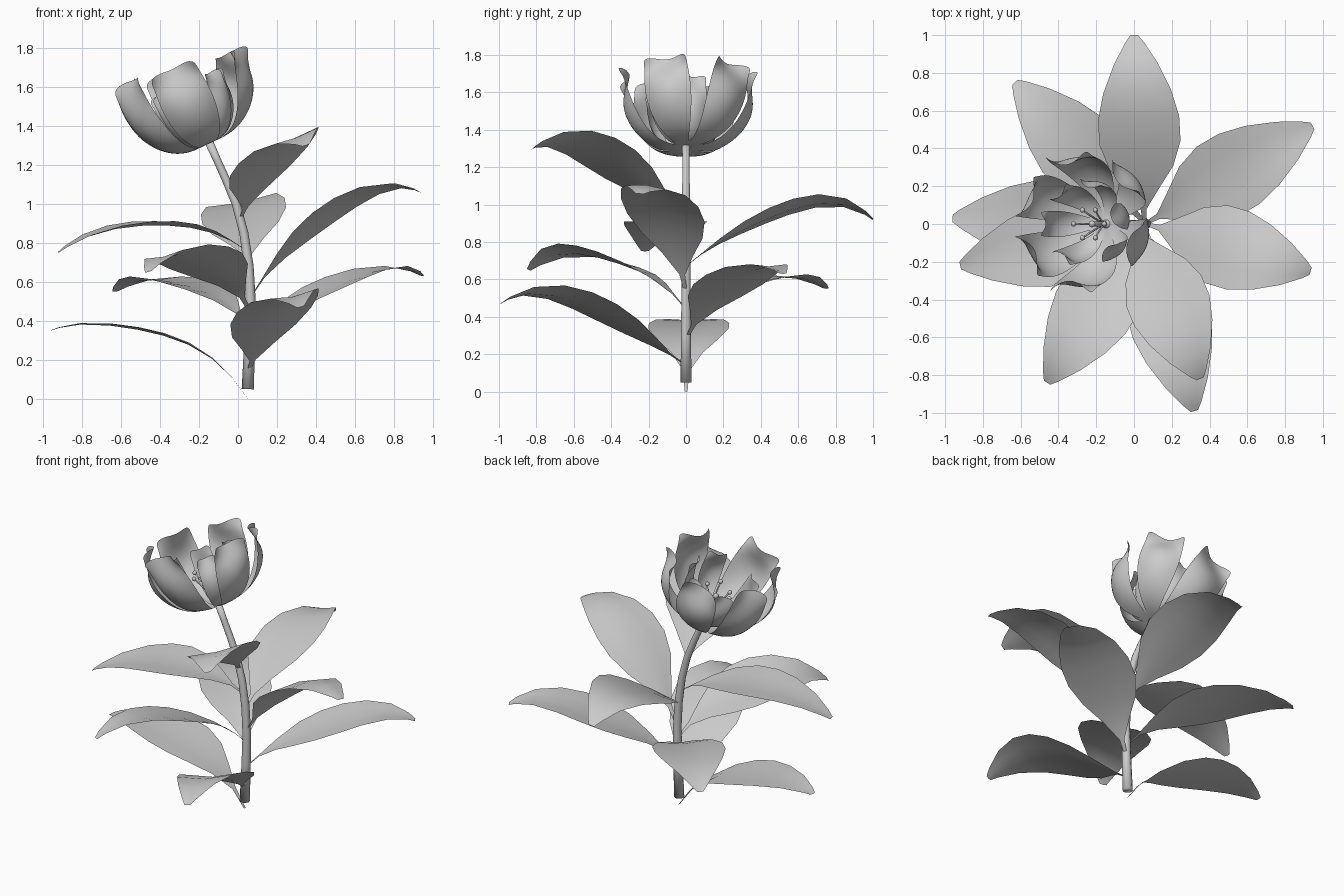
import bpy, bmesh, math
from mathutils import Vector, Matrix

if "Cube" in bpy.data.objects:
    bpy.data.objects.remove(bpy.data.objects["Cube"])


def add_mesh(name, verts, faces, subdiv=0):
    me = bpy.data.meshes.new(name)
    me.from_pydata([tuple(v) for v in verts], [], faces)
    ob = bpy.data.objects.new(name, me)
    bpy.context.collection.objects.link(ob)
    for p in me.polygons:
        p.use_smooth = True
    if subdiv:
        m = ob.modifiers.new("smooth", 'SUBSURF')
        m.levels = m.render_levels = subdiv
    return ob


def sheet(name, rows, subdiv=0):
    # open surface from equal-length rows of points
    n = len(rows[0])
    faces = [(i * n + j, i * n + j + 1, (i + 1) * n + j + 1, (i + 1) * n + j)
             for i in range(len(rows) - 1) for j in range(n - 1)]
    return add_mesh(name, [p for r in rows for p in r], faces, subdiv)


def tube(name, path, radii, sides=10):
    verts, faces = [], []
    for i, p in enumerate(path):
        d = (path[min(i + 1, len(path) - 1)] - path[max(i - 1, 0)]).normalized()
        a = Vector((0, 1, 0)) if abs(d.y) < .9 else Vector((1, 0, 0))
        u = a.cross(d).normalized()
        v = d.cross(u)
        for k in range(sides):
            t = 2 * math.pi * k / sides
            verts.append(p + radii[i] * (math.cos(t) * u + math.sin(t) * v))
    for i in range(len(path) - 1):
        for k in range(sides):
            q = (k + 1) % sides
            faces.append((i * sides + k, i * sides + q, (i + 1) * sides + q, (i + 1) * sides + k))
    faces.append(tuple(reversed(range(sides))))
    faces.append(tuple(range(len(verts) - sides, len(verts))))
    return add_mesh(name, verts, faces)


def lerp(x, xs, ys):
    for i in range(len(xs) - 1):
        if x <= xs[i + 1]:
            f = (x - xs[i]) / (xs[i + 1] - xs[i])
            return ys[i] + f * (ys[i + 1] - ys[i])
    return ys[-1]


def curve_fit(x, xs, ys):
    # smooth polynomial through the given points
    total = 0
    for i, xi in enumerate(xs):
        w = ys[i]
        for j, xj in enumerate(xs):
            if j != i:
                w *= (x - xj) / (xi - xj)
        total += w
    return total


# Stem
SZ = [.05, .3, .5, .68, .85, 1.0, 1.12, 1.22, 1.32]
SX = [.05, .06, .065, .055, .03, -.01, -.06, -.105, -.15]
SR = [.031, .028, .026, .025, .023, .022, .021, .02, .022]
tube("stem", [Vector((x, 0, z)) for x, z in zip(SX, SZ)], SR)

# Leaves: tip x, tip y, centre-line heights, sideways roll, fold
LEAVES = [
    (0.00, 1.00, (.67, .78, .93, 1.01, .92), -.2, .08),
    (.945, .52, (.28, .41, .56, .66, .63), 0, .1),
    (.935, -.25, (.52, .71, .97, 1.10, 1.06), -.1, -.12),
    (.35, -.82, (.92, 1.03, 1.21, 1.33, 1.30), .35, .08),
    (.32, -.99, (.14, .24, .41, .52, .47), .2, .12),
    (-.46, -.84, (.44, .57, .69, .74, .65), .2, .1),
    (-.92, -.22, (.76, .84, .89, .86, .75), 0, .1),
    (-.96, .03, (.00, .18, .33, .38, .35), 0, .06),
    (-.63, .75, (.36, .48, .58, .61, .55), 0, .1),
]
ZT = (0, .15, .45, .75, 1)
WT = (0, .08, .18, .3, .43, .56, .7, .85, .96, 1)
WW = (.008, .016, .085, .17, .215, .215, .18, .115, .05, .02)
for n, (tx, ty, zs, roll, fold) in enumerate(LEAVES):
    bx = lerp(max(zs[0], .05), SZ, SX)
    d = Vector((tx - bx, ty, 0))
    side = Vector((-d.y, d.x, 0)).normalized()
    rows = []
    for t, w in zip(WT, WW):
        c = Vector((bx, 0, 0)) + d * t
        c.z = curve_fit(t, ZT, zs)
        row = []
        for s in (-1, -.5, 0, .5, 1):
            p = c + side * (s * w)
            p.z += w * (fold * abs(s) + roll * s)
            row.append(p)
        rows.append(row)
    sheet("leaf_%d" % (n + 1), rows)

# Flower frame: tilted toward -x at the stem top
FLOWER = Matrix.Translation((-.15, 0, 1.31)) @ Matrix.Rotation(math.radians(-25), 4, 'Y')
PR = (.01, .10, .20, .30, .365, .375, .345, .335)
PH = (.0, -.005, .02, .09, .19, .28, .36, .41)
PW = (.015, .045, .08, .115, .135, .135, .125, .125)
PC = (0, -.01, -.025, -.05, -.06, -.035, .02, .08)


def petal(name, ang, rs, hs, ws, lean=0):
    m = FLOWER @ Matrix.Rotation(math.radians(ang), 4, 'Z')
    last = len(PR) - 1
    rows = []
    for i in range(len(PR)):
        row = []
        for s in (-1, -.6, 0, .6, 1):
            r = PR[i] * rs + PC[i] * s * s * ws - lean * (i / last) ** 4
            h = PH[i] * hs
            if i == last and abs(s) == .6:
                h += .015
            row.append(m @ Vector((r, s * PW[i] * ws, h)))
        rows.append(row)
    sheet(name, rows, 2)


# Outer petals: angle, radius, height, width, inward lean
OUTER = [(-18, .98, .9, .95, .02), (42, 1.02, .9, .95, .02), (97, 1.0, 1.0, 1, .03),
         (152, 1.0, 1.1, .95, .1), (213, 1.0, 1.1, 1, .1), (268, .93, 1.02, 1, .02)]
for n, a in enumerate(OUTER):
    petal("outer_petal_%d" % (n + 1), *a)

# Inner petals, smaller and narrower
for n, ang in enumerate((12, 75, 128, 180, 238, 318)):
    petal("inner_petal_%d" % (n + 1), ang, .6 + .04 * (n % 2), .78, .52, .02)

# Stamens with rounded tips around a central pistil
for n in range(7):
    a = 2 * math.pi * n / 6
    rad, hgt = (.085, .20 + .02 * (n % 2)) if n < 6 else (0, .17)
    out = Vector((math.cos(a), math.sin(a), 0))
    path = [FLOWER @ (out * (rad * f ** 1.3) + Vector((0, 0, hgt * f))) for f in (0, .35, .7, 1)]
    name = "stamen_%d" % (n + 1) if n < 6 else "pistil"
    tube(name, path, [.005 if n < 6 else .014] * 4, 6)
    bm = bmesh.new()
    bmesh.ops.create_uvsphere(bm, u_segments=8, v_segments=6, radius=.014 if n < 6 else .018,
                              matrix=Matrix.Translation(path[-1]))
    for f in bm.faces:
        f.smooth = True
    me = bpy.data.meshes.new(name + "_tip")
    bm.to_mesh(me)
    bm.free()
    bpy.context.collection.objects.link(bpy.data.objects.new(name + "_tip", me))
